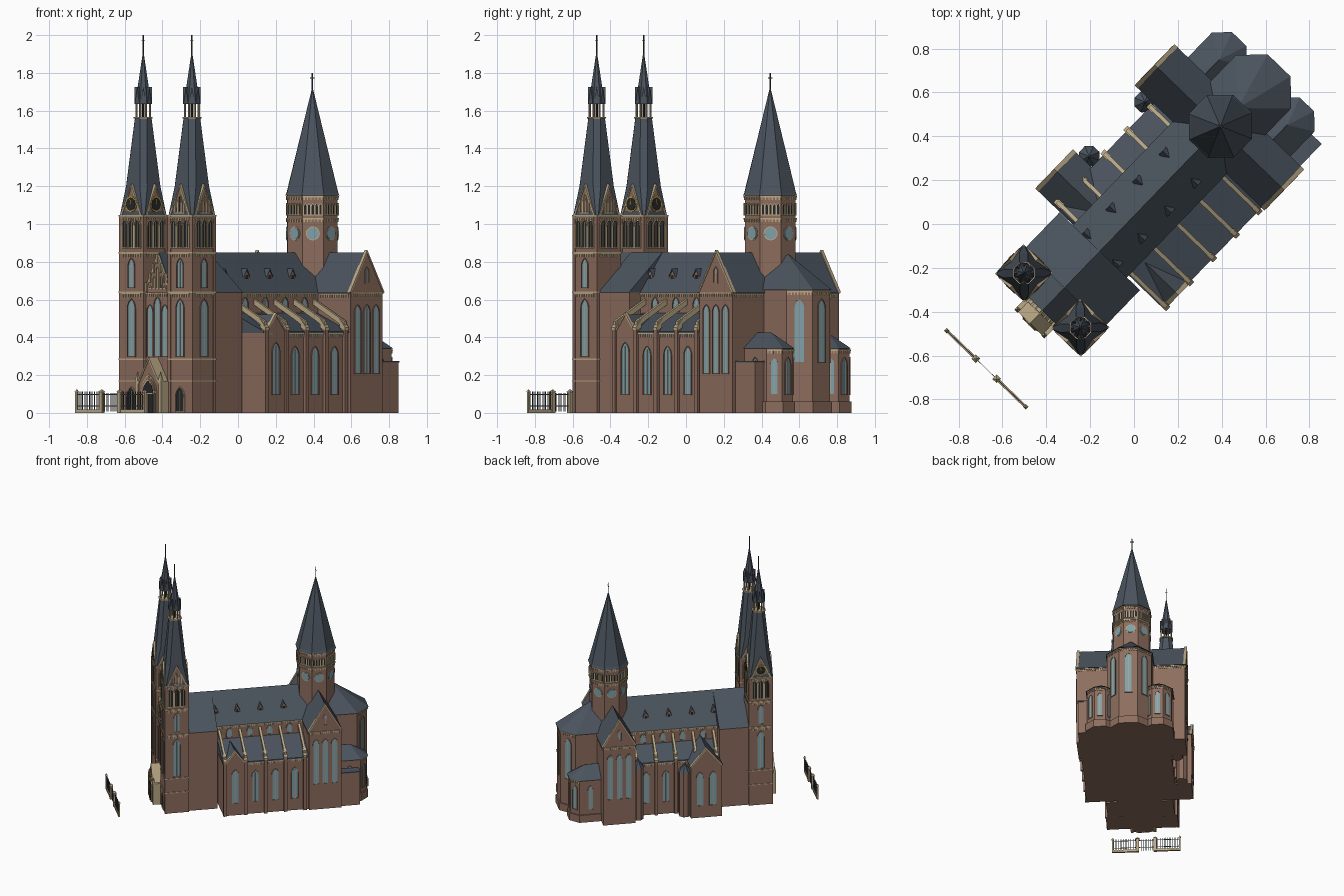
import bpy, bmesh
from math import sin, cos, pi, radians, tan
from mathutils import Matrix, Vector

if "Cube" in bpy.data.objects:
    bpy.data.objects.remove(bpy.data.objects["Cube"])

COL = dict(brick=(.27, .155, .112), slate=(.07, .088, .112), glass=(.22, .36, .4), trim=(.5, .4, .24),
           dark=(.02, .021, .024), gold=(.5, .33, .06), iron=(.07, .075, .08))
MATS = {}
for k, c in COL.items():
    MATS[k] = bpy.data.materials.new(k)
    MATS[k].diffuse_color = (*c, 1)
PARTS = {}
I = Matrix()

# ---------- helpers (local frame: nave runs along +y, west front faces -y) ----------
def add(name, mat, verts, faces):
    bm = PARTS.setdefault((name, mat), bmesh.new())
    vs = [bm.verts.new(v) for v in verts]
    for f in faces:
        bm.faces.new([vs[i] for i in f])

def loft(name, mat, rings):
    n = len(rings[0])
    fs = [list(range(n)), [n * (len(rings) - 1) + i for i in range(n)]]
    for r in range(len(rings) - 1):
        fs += [[r*n + i, r*n + (i+1) % n, (r+1)*n + (i+1) % n, (r+1)*n + i] for i in range(n)]
    add(name, mat, [v for r in rings for v in r], fs)

def prism(name, mat, M, pts, n0, n1):
    loft(name, mat, [[M @ Vector((u, n, z)) for u, z in pts] for n in (n0, n1)])

def box(name, mat, x0, x1, y0, y1, z0, z1, M=I):
    prism(name, mat, M, [(x0, z0), (x1, z0), (x1, z1), (x0, z1)], y0, y1)

def wall(x, y, deg):          # wall frame: u along wall, n outward, z up
    a = radians(deg)
    return Matrix(((sin(a), cos(a), 0, x), (-cos(a), sin(a), 0, y), (0, 0, 1, 0), (0, 0, 0, 1)))

def ring(cx, cy, ap, z, n=8):
    R = ap / cos(pi / n)
    return [(cx + R*cos(pi/n + 2*pi*k/n), cy + R*sin(pi/n + 2*pi*k/n), z) for k in range(n)]

def arch(u, z0, z1, w):
    zs = z1 - .866 * w
    r = [(-w/2 + w*cos(a), zs + w*sin(a)) for a in (0, pi/12, pi/6, pi/4, pi/3)]
    pts = [(w/2, z0)] + r + [(-x, z) for x, z in r[-2::-1]] + [(-w/2, z0)]
    return [(u + x, z) for x, z in pts]

def band(name, mat, M, outer, inner, n0, n1):   # raised ring between two outlines
    loft_v = [[M @ Vector((u, n, z)) for u, z in p] for p, n in ((outer, n0), (outer, n1), (inner, n1), (inner, n0))]
    n = len(outer)
    add(name, mat, [v for r in loft_v for v in r],
        [[r*n + i, r*n + (i+1) % n, (r+1)*n + (i+1) % n, (r+1)*n + i] for r in range(3) for i in range(n)])

def window(M, u, z0, z1, w, fill='glass', bar=True):
    prism('window_panes' if fill == 'glass' else 'louvre_openings', fill, M, arch(u, z0, z1, w), -.01, .002)
    f = .005
    band('window_frames', 'brick' if fill == 'glass' else 'trim', M, arch(u, z0 - f, z1 + f, w + 2*f), arch(u, z0, z1, w), -.005, .006)
    if bar:
        box('window_mullions', 'trim', u - .0015, u + .0015, 0, .004, z0, z1 - .3*w, M)

def disc(name, mat, M, z, r, n0, n1, n=20):
    prism(name, mat, M, [(r*cos(2*pi*k/n), z + r*sin(2*pi*k/n)) for k in range(n)], n0, n1)

def frieze(M, u0, u1, z):     # cornice strip with corbels
    box('cornices', 'trim', u0, u1, -.004, .007, z, z + .007, M)
    k = max(2, int((u1 - u0) / .016))
    for i in range(k):
        c = u0 + (i + .5) * (u1 - u0) / k
        box('corbels', 'trim', c - .003, c + .003, -.004, .005, z - .014, z, M)

def gable_end(M, h, z0, z1, d=.015):
    prism('gable_walls', 'brick', M, [(-h, z0), (h, z0), (0, z1)], -d, .002)
    prism('gable_copings', 'trim', M, [(-h - .006, z0), (0, z1 + .012), (h + .006, z0), (h - .004, z0), (0, z1 - .004), (-h + .004, z0)], -d, .006)

def roof(M, h, z0, z1, n0, n1):
    prism('main_roofs', 'slate', M, [(-h, z0), (h, z0), (0, z1)], n0, n1)

def cross(x, y, z0, z1, arm):
    box('finial_crosses', 'iron', x - .0025, x + .0025, y - .0025, y + .0025, z0, z1)
    zc = z1 - .3 * (z1 - z0)
    box('finial_crosses', 'iron', x - arm, x + arm, y - .002, y + .002, zc - .002, zc + .002)

# ---------- nave, west block, transept ----------
box('nave_walls', 'brick', -.165, .165, -.21, .6, 0, .64)
roof(I, .172, .635, .85, -.25, .6)
box('west_block', 'brick', -.25, .25, -.42, -.2, 0, .64)
roof(I, .255, .638, .851, -.43, -.198)
box('transept_walls', 'brick', -.405, .405, .465, .71, 0, .64)
roof(wall(0, .5875, 0), .13, .635, .85, -.4, .4)
for a, sg in ((0, 1), (180, -1)):
    M = wall(.405 * sg, .5875, a)
    gable_end(M, .125, .638, .85)
    frieze(M, -.12, .12, .63)
    for u in (-.07, 0, .07):
        window(M, u, .21, .57, .042)
    window(M, 0, .69, .77, .025)
    for y in (.465, .71):
        frieze(wall(.285 * sg, y, -90 if y < .5 else 90), -.11, .11, .625)

# ---------- aisles with buttresses, dormers ----------
bays = (-.17, -.014, .138, .288, .436)
for sg, w in ((1, .385), (-1, .285)):
    box('aisle_walls', 'brick', sg*.16, sg*w, -.18, .465, 0, .43)
    prism('aisle_roofs', 'slate', I, [(sg*.16, .53), (sg*(w+.008), .432), (sg*(w+.008), .422), (sg*.16, .422)], -.185, .465)
    M = wall(sg*.165, .13, 0 if sg > 0 else 180)
    frieze(M, -.33, .33, .628)
    for i, y in enumerate(bays):
        box('buttress_piers', 'brick', sg*(w-.01), sg*(w+.018), y-.012, y+.012, 0, .45)
        prism('pier_caps', 'trim', I, [(sg*(w-.02), .45), (sg*(w+.022), .44), (sg*(w+.022), .452), (sg*(w-.02), .5)], y-.014, y+.014)
        prism('flying_buttresses', 'trim', I, [(sg*.16, .605), (sg*.16, .575), (sg*(w-.06), .49), (sg*(w+.01), .45), (sg*(w+.01), .485)], y-.009, y+.009)
        if i < 4:
            c = (y + bays[i+1]) / 2
            window(wall(sg*w, c, 0 if sg > 0 else 180), 0, .1, .35, .048)
            window(wall(sg*.165, c, 0 if sg > 0 else 180), 0, .54, .61, .04)
    frieze(wall(sg*w, .15, 0 if sg > 0 else 180), -.31, .31, .415)
    # roof dormers
    for y in (-.185, -.02, .155, .33):
        pts = [(-.018, .70), (.018, .70), (.018, .725), (0, .758), (-.018, .725)]
        M = wall(sg*.108, y, 0 if sg > 0 else 180)
        prism('dormers', 'brick', M, pts, -.06, 0)
        prism('dormer_roofs', 'slate', M, [(-.023, .722), (0, .765), (.023, .722), (0, .755)], -.06, .005)
        prism('dormer_openings', 'dark', M, [(-.008, .71), (.008, .71), (.008, .73), (-.008, .73)], -.01, .002)

# gabled side chapels on both flanks
for a, x, c, h, zt in ((0, .392, -.092, .078, .52), (180, -.405, -.072, .118, .56)):
    M = wall(x, c, a)
    box('gabled_chapels', 'brick', -h, h, -.24, 0, 0, .42, M)
    roof(M, h + .006, .42, zt, -.26, -.004)
    gable_end(M, h, .42, zt)
    for u in ((0,) if h < .1 else (-.05, .05)):
        window(M, u, .1, .37, .05)
# stair turrets on the north flank
for x, y, zt in ((-.335, .08, .36), (-.325, .435, .42)):
    loft('stair_turrets', 'brick', [ring(x, y, .042, 0), ring(x, y, .042, zt)])
    loft('turret_roofs', 'slate', [ring(x, y, .047, zt), ring(x, y, .001, zt + .07)])

# ---------- apse and side apses ----------
def apse(cx, cy, a, eave, top, ytop, w0, w1, ww):
    t = a * tan(pi / 8)
    def outline(a, t, z):
        return [(cx + x, y, z) for x, y in ((a, .66), (a, cy + t), (t, cy + a), (-t, cy + a), (-a, cy + t), (-a, .66))]
    loft('apse_walls', 'brick', [outline(a, t, 0), outline(a, t, eave)])
    loft('apse_plinths', 'brick', [outline(a + .01, t + .004, 0), outline(a + .01, t + .004, .06)])
    base = outline(a + .01, t + .004, eave)
    peak = [(cx + (p[0] - cx) * .01, min(p[1], ytop) + (p[1] - ytop) * .003, top) for p in base]
    loft('apse_roofs', 'slate', [base, peak])
    for d in (45, 90, 135):
        M = wall(cx + a*cos(radians(d)), cy + a*sin(radians(d)), d)
        window(M, 0, w0, w1, ww)
        frieze(M, -t, t, eave - .012)
apse(0, .805, .165, .65, .85, .71, .27, .6, .05)
for sx in (.215, -.215):
    apse(sx, .83, .1, .34, .425, .81, .1, .29, .035)
    for d in (0, 180):
        window(wall(sx + .1*cos(radians(d)), .79, d), 0, .1, .29, .035)
# flat-roofed sacristy
box('sacristy', 'brick', .24, .384, .7, .853, 0, .268)
box('sacristy_roof', 'slate', .236, .388, .7, .857, .266, .274)

# ---------- crossing tower ----------
X, Y = 0, .594
loft('crossing_tower', 'brick', [ring(X, Y, .133, .62), ring(X, Y, .133, 1.15)])
loft('crossing_spire', 'slate', [ring(X, Y, .143, 1.15), ring(X, Y, .136, 1.165), ring(X, Y, .002, 1.72)])
cross(X, Y, 1.71, 1.8, .015)
for k in range(8):
    d = 45 * k
    M = wall(X + .133*cos(radians(d)), Y + .133*sin(radians(d)), d)
    disc('round_window_rims', 'trim', M, .95, .037, -.01, .003)
    disc('round_windows', 'glass', M, .95, .032, -.01, .006)
    for z in (1.025, 1.14):
        frieze(M, -.055, .055, z)
    for i in range(5):
        window(M, (i - 2) * .02, 1.05, 1.105, .012, 'dark', False)

# ---------- west towers ----------
def square8(cx, cy, h, c, z):
    return [(cx + x, cy + y, z) for x, y in ((h, -c), (h, c), (c, h), (-c, h), (-h, c), (-h, -c), (-c, -h), (c, -h))]
for X in (-.179, .179):
    Y = -.51
    box('west_towers', 'brick', X-.088, X+.088, Y-.088, Y+.088, 0, 1.045)
    for sx in (-1, 1):
        for sy in (-1, 1):
            box('tower_corner_strips', 'brick', X+sx*.07, X+sx*.091, Y+sy*.07, Y+sy*.091, 0, 1.04)
    for z in (.165, .28, .635, .845, 1.04):
        box('tower_string_courses', 'trim', X-.093, X+.093, Y-.093, Y+.093, z, z+.007)
    loft('tower_spires', 'slate', [square8(X, Y, .092, .082, 1.047), square8(X, Y, .078, .05, 1.2), square8(X, Y, .044, .018, 1.56)])
    loft('lantern_floor', 'trim', [ring(X, Y, .05, 1.558), ring(X, Y, .05, 1.566)])
    for p in ring(X, Y, .036, 0):
        box('lantern_columns', 'trim', p[0]-.004, p[0]+.004, p[1]-.004, p[1]+.004, 1.56, 1.645)
    loft('lantern_core', 'dark', [ring(X, Y, .006, 1.56), ring(X, Y, .006, 1.65)])
    loft('lantern_spires', 'slate', [ring(X, Y, .044, 1.64), ring(X, Y, .03, 1.72), ring(X, Y, .001, 1.915)])
    cross(X, Y, 1.9, 2.0, .01)
    for k in range(8):
        d = 45 * k
        M = wall(X + .043*cos(radians(d)), Y + .043*sin(radians(d)), d)
        prism('lantern_gables', 'slate', M, [(-.017, 1.635), (.017, 1.635), (0, 1.725)], -.02, .003)
    for d in (0, 90, 180, 270):
        M = wall(X + .088*cos(radians(d)), Y + .088*sin(radians(d)), d)
        for u in (-.046, 0, .046):
            window(M, u, .875, 1.02, .034, 'dark')
        for z in (.628, .838, 1.03):
            frieze(M, -.07, .07, z)
        gable_end(M, .07, 1.047, 1.2, .08)
        if X < 0:
            disc('clock_rims', 'gold', M, 1.105, .041, 0, .007, 24)
            disc('clock_faces', 'dark', M, 1.105, .034, 0, .009, 24)
            for x1, z1 in ((.004, 1.132), (.02, 1.11)):
                prism('clock_hands', 'gold', M, [(-.002, 1.103), (.002, 1.103), (x1, z1), (x1 - .004, z1)], .008, .011)
        else:
            for u in (-.024, 0, .024):
                window(M, u, 1.06, 1.125 if u else 1.15, .014, 'dark', False)
        if d == 270 or (d == 0) == (X > 0) and d != 90:
            window(M, 0, .3, .6, .05)
            window(M, 0, .665, .815, .04)
            if d == 270:
                window(M, 0, .01, .135, .06, 'dark')

# ---------- west front between the towers ----------
box('west_front_wall', 'brick', -.095, .095, -.585, -.42, 0, .64)
roof(I, .1, .64, .85, -.575, -.41)
M = wall(0, -.585, -90)
gable_end(M, .09, .64, .83, .02)
frieze(M, -.088, .088, .63)
for i in range(-3, 4):                     # stepped gable niches and pinnacles
    zt = .82 - abs(i) * .05
    box('gable_pinnacles', 'trim', i*.026-.005, i*.026+.005, -.01, .01, zt - .03, zt + .02, M)
    if abs(i) < 3:
        window(M, i*.026, .66, zt - .05, .012, 'dark', False)
for u, zt in ((-.055, .57), (0, .61), (.055, .57)):
    window(M, u, .3, zt, .04)
# portal with gable
P = wall(0, -.65, -90)
box('portal', 'brick', -.08, .08, -.07, 0, 0, .15, P)
gable_end(P, .08, .15, .285, .07)
for w, n, m in ((.115, .004, 'trim'), (.105, .007, 'brick'), (.09, .01, 'trim'), (.08, .012, 'dark')):
    prism('portal_arch_' + str(int(w * 1000)), m, P, arch(0, 0, .09 + w, w), -.01, n)
box('portal_post', 'trim', -.003, .003, 0, .016, 0, .1, P)
box('portal_lintel', 'trim', -.04, .04, 0, .015, .1, .106, P)
for sx in (-.085, .085):
    box('portal_piers', 'trim', sx-.01, sx+.01, -.06, .008, 0, .17, P)
    loft('portal_pinnacles', 'trim', [ring(sx, -.65, .01, .17, 4), ring(sx, -.65, .001, .22, 4)])

# ---------- forecourt fence and gate ----------
for sg in (-1, 1):
    box('fence_base', 'trim', sg*.07, sg*.25, -.95, -.936, 0, .018)
    for x in (.066, .25):
        r = .011 if x < .1 else .006
        box('gate_pillars', 'trim', sg*x-r, sg*x+r, -.943-r, -.943+r, 0, .112)
        loft('pillar_caps', 'trim', [ring(sg*x, -.943, r+.003, .11, 4), ring(sg*x, -.943, .001, .125, 4)])
    for z in (.035, .095):
        box('fence_rails', 'iron', sg*.07, sg*.25, -.945, -.941, z, z+.004)
        box('gate_rails', 'iron', 0, sg*.06, -.944, -.942, z, z+.004)
    for i in range(14):
        x = sg * (.082 + i * .0125)
        box('fence_bars', 'iron', x-.0015, x+.0015, -.9445, -.9415, .018, .112)
    for i in range(6):
        x = sg * (.004 + i * .01)
        box('gate_bars', 'iron', x-.001, x+.001, -.944, -.942, .008, .105)

# ---------- make objects, turned to the diagonal site axis ----------
T = Matrix.Translation((-.0187, .0181, 0)) @ Matrix.Rotation(radians(-44), 4, 'Z')
for (name, mat), bm in PARTS.items():
    bmesh.ops.recalc_face_normals(bm, faces=bm.faces)
    bm.transform(T)
    me = bpy.data.meshes.new(name)
    bm.to_mesh(me)
    bm.free()
    me.materials.append(MATS[mat])
    bpy.context.collection.objects.link(bpy.data.objects.new(name, me))

for m in bpy.data.materials:
    if m.users and not m.is_grease_pencil:
        m.use_nodes = True
        m.node_tree.nodes["Principled BSDF"].inputs["Base Color"].default_value = m.diffuse_color
